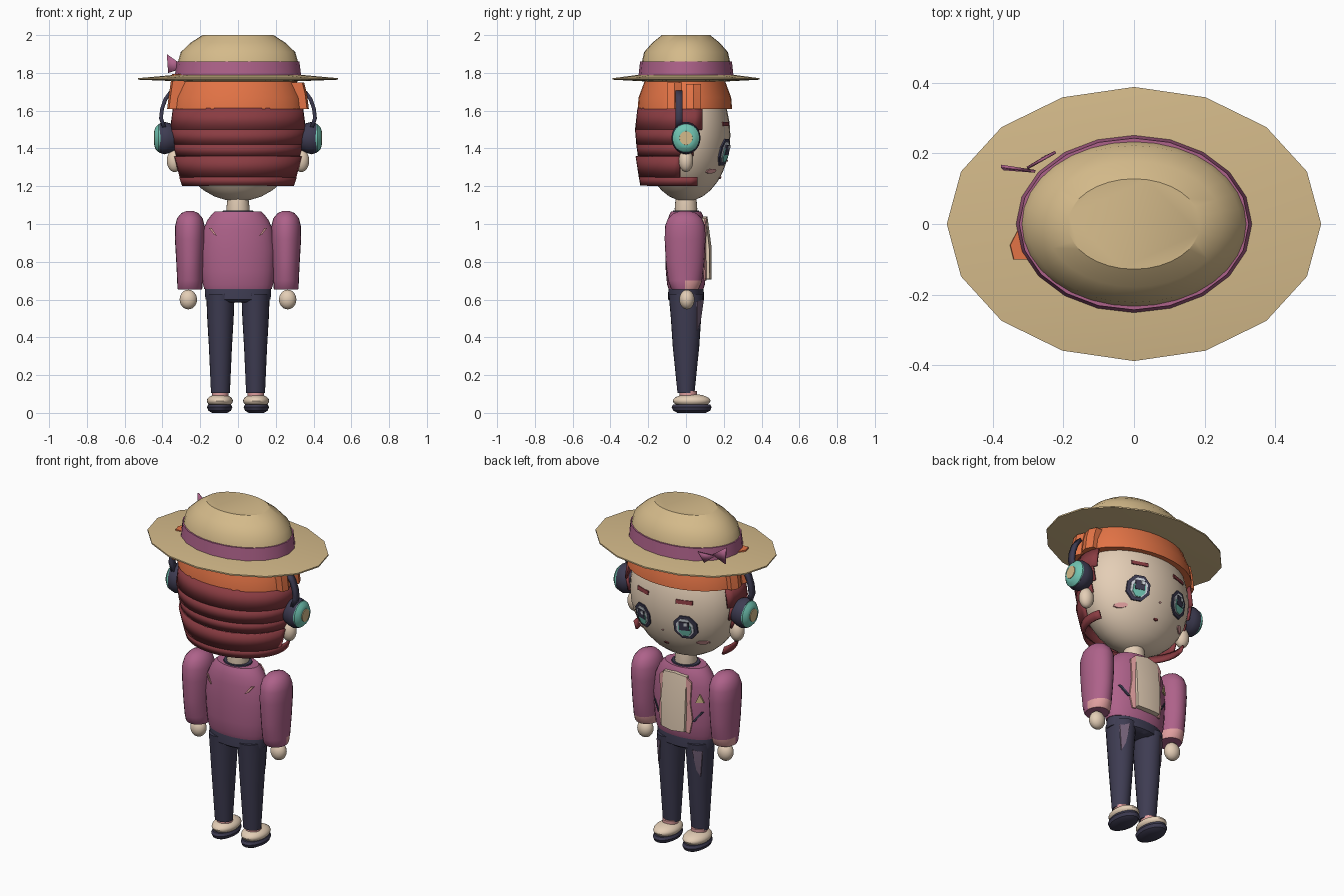
import bpy, bmesh
from math import sin, cos, pi, sqrt

cube = bpy.data.objects.get("Cube")
if cube:
    bpy.data.objects.remove(cube, do_unlink=True)


def material(name, rgb):
    col = [(c / 255 / 12.92) if c < 11 else ((c / 255 + 0.055) / 1.055) ** 2.4 for c in rgb] + [1]
    m = bpy.data.materials.new(name)
    m.use_nodes = True
    m.diffuse_color = col
    bsdf = m.node_tree.nodes["Principled BSDF"]
    bsdf.inputs["Base Color"].default_value = col
    bsdf.inputs["Roughness"].default_value = 0.8
    return m


straw = material("straw", (212, 186, 138))
mauve = material("mauve", (174, 98, 138))
maroon = material("maroon", (138, 60, 66))
orange = material("orange", (228, 116, 70))
skin = material("skin", (228, 206, 182))
navy = material("navy", (62, 60, 82))
teal = material("teal", (112, 196, 178))
pink = material("pink", (226, 160, 160))
pale = material("pale_grey", (214, 220, 228))
faded = material("faded_violet", (112, 94, 116))
made = []


def finish(bm, name, *mats):
    bmesh.ops.recalc_face_normals(bm, faces=bm.faces[:])
    me = bpy.data.meshes.new(name)
    bm.to_mesh(me)
    bm.free()
    for m in mats:
        me.materials.append(m)
    ob = bpy.data.objects.new(name, me)
    bpy.context.collection.objects.link(ob)
    made.append(ob)
    return ob


def loft(name, rings, *mats, cx=0, cy=0, n=24, place=None, rule=None):
    """Closed stack of ellipses (height, rx, ry)."""
    bm = bmesh.new()
    place = place or (lambda a, b, h: (a + cx, b + cy, h))
    loops = [[bm.verts.new(place(rx * cos(2 * pi * i / n), ry * sin(2 * pi * i / n), h))
              for i in range(n)] for h, rx, ry in rings]
    for lo, hi in zip(loops, loops[1:]):
        for i in range(n):
            j = (i + 1) % n
            bm.faces.new((lo[i], lo[j], hi[j], hi[i]))
    bm.faces.new(loops[0])
    bm.faces.new(loops[-1])
    if rule:
        for f in bm.faces:
            f.material_index = rule(f.calc_center_median())
    return finish(bm, name, *mats)


def ellipsoid(name, centre, radii, mat, n=24):
    bm = bmesh.new()
    bmesh.ops.create_uvsphere(bm, u_segments=n, v_segments=n // 2, radius=1)
    bmesh.ops.scale(bm, vec=radii, verts=bm.verts)
    bmesh.ops.translate(bm, vec=centre, verts=bm.verts)
    return finish(bm, name, mat)


def decal(name, pts, surface, mat, lift=0.006, thick=0.008):
    """Thin plate that follows a surface y = surface(x, z)."""
    bm = bmesh.new()
    mid = [sum(p[k] for p in pts) / len(pts) for k in (0, 1)]
    layers = []
    for off in (lift, lift - thick):
        layers.append([bm.verts.new((x, surface(x, z, off), z)) for x, z in pts + [mid]])
    k = len(pts)
    for i in range(k):
        j = (i + 1) % k
        for lay in layers:
            bm.faces.new((lay[i], lay[j], lay[k]))
        bm.faces.new((layers[0][i], layers[0][j], layers[1][j], layers[1][i]))
    return finish(bm, name, mat)


def oval(x, z, rx, rz, n=8):
    return [(x + rx * cos(2 * pi * (i + .5) / n), z + rz * sin(2 * pi * (i + .5) / n)) for i in range(n)]


def slab(x, z, w, h, lean=0):
    return [(x - w - lean, z - h), (x + w - lean, z - h), (x + w + lean, z + h), (x - w + lean, z + h)]


def root(v):
    return sqrt(max(v, 0.02))


def face_y(x, z, off):
    return 0.235 * root(1 - (x / 0.33) ** 2 - ((z - 1.47) / 0.35) ** 2) + off


def chest_y(x, z, off):
    return 0.11 * root(1 - (x / 0.2) ** 2) + off


def back_y(x, z, off):
    return -chest_y(x, z, off)


def leg_y(x, z, off):
    t = (z - 0.1) / 0.5
    return (0.045 + 0.045 * t) * root(1 - ((abs(x) - 0.093) / (0.05 + 0.023 * t)) ** 2) + off


# Hat
loft("hat_brim", [(1.755, .30, .22), (1.764, .53, .388), (1.772, .53, .388), (1.79, .33, .25)], straw, n=16)
loft("hat_band", [(1.78, .335, .252), (1.86, .325, .243)], mauve, n=20)
loft("hat_crown", [(1.85, .32, .235), (1.91, .303, .222), (1.96, .25, .178), (2.0, .188, .128)], straw, n=32)
bm = bmesh.new()
for tri in (((-.28, .145, 1.83), (-.377, .16, 1.90), (-.37, .152, 1.80)),
            ((-.30, .155, 1.83), (-.22, .20, 1.85), (-.25, .185, 1.79))):
    bm.faces.new([bm.verts.new(v) for v in tri])
bow = finish(bm, "hat_bow", mauve)
bow.modifiers.new("thickness", "SOLIDIFY").thickness = 0.008

# Head and neck
ellipsoid("head", (0, 0, 1.47), (.33, .235, .35), skin, 32)
loft("neck", [(1.03, .055, .055), (1.08, .062, .06), (1.14, .055, .055)], skin)

# Hair
loft("hair_cap", [(1.61, .352, .25), (1.67, .345, .245), (1.77, .305, .208)], orange, cy=-.006, n=32)
bm = bmesh.new()
profile = [(1.205, .285, .23), (1.25, .30, .238), (1.36, .33, .255), (1.42, .345, .263),
           (1.5, .36, .27), (1.615, .345, .257)]
reach = [.06, -.03, .04, .07, .09]
for (z0, rx0, ry0), (z1, rx1, ry1), y in zip(profile, profile[1:], reach):
    n = 24
    rows = []
    for z, rx, ry in ((z0, rx0, ry0), (z1, rx1, ry1)):
        turn = pi / 2 + y / ry
        rows.append([bm.verts.new((rx * sin(a), -ry * cos(a), z))
                     for a in [turn * (2 * i / n - 1) for i in range(n + 1)]])
    for i in range(n):
        bm.faces.new((rows[0][i], rows[0][i + 1], rows[1][i + 1], rows[1][i]))
hair = finish(bm, "back_hair", maroon)
solid = hair.modifiers.new("thickness", "SOLIDIFY")
solid.thickness = 0.012

for s, side in ((1, "left"), (-1, "right")):
    # Side tufts of hair
    for y0, y1, top in ((-.10, -.02, 1.75 if s > 0 else 1.795), (.0, .08, 1.74)):
        bm = bmesh.new()
        rows = [[bm.verts.new((s * x, y, z)) for x, y in ((.28, y0), (xo, y0), (xo + .01, (y0 + y1) / 2),
                                                       (xo - .01, y1), (.28, y1))]
                for xo, z in ((.365, 1.61), (.355, 1.69), (.34, top))]
        for a, b in zip(rows, rows[1:]):
            for i in range(5):
                j = (i + 1) % 5
                bm.faces.new((a[i], a[j], b[j], b[i]))
        bm.faces.new(rows[0])
        bm.faces.new(rows[-1])
        finish(bm, side + "_hair_tuft", orange)

    # Ears and headphones
    ellipsoid(side + "_ear", (s * .335, 0, 1.335), (.042, .038, .06), skin)
    aim = lambda a, b, h, s=s: (s * h, a, b + 1.455)
    loft(side + "_ear_pad", [(.33, .06, .065), (.365, .075, .08), (.39, .077, .086), (.415, .07, .078)],
         navy, place=aim)
    loft(side + "_ear_cup", [(.40, .07, .076), (.42, .072, .075), (.437, .055, .058), (.442, .04, .042)],
         teal, place=aim)
    loft(side + "_cup_centre", [(.43, .036, .038), (.446, .034, .036)], straw, place=aim)
    bm = bmesh.new()
    arc = [(.39, 1.51), (.408, 1.56), (.402, 1.61), (.385, 1.66), (.355, 1.70)]
    rows = [[bm.verts.new((s * x, y, z)) for y in (-.055, -.018)] for x, z in arc]
    for a, b in zip(rows, rows[1:]):
        bm.faces.new((a[0], a[1], b[1], b[0]))
    band = finish(bm, side + "_headphone_band", navy)
    solid = band.modifiers.new("thickness", "SOLIDIFY")
    solid.thickness, solid.offset = 0.02, 0

    # Face details
    x = s * .14
    decal(side + "_eye_rim", oval(x, 1.38, .066, .076), face_y, navy, .008)
    decal(side + "_eye_white", oval(x, 1.38, .048, .058), face_y, pale, .011)
    decal(side + "_iris", oval(x, 1.372, .036, .048), face_y, teal, .014)
    decal(side + "_pupil", slab(x, 1.392, .026, .026), face_y, navy, .017)
    decal(side + "_eye_glint", slab(x - .012, 1.405, .009, .01), face_y, pale, .020)
    decal(side + "_brow", slab(s * .135, 1.53, .045, .011), face_y, maroon)
    decal(side + "_cheek", oval(s * .205, 1.28, .03, .013), face_y, pink)

    # Arm, cuff and hand
    loft(side + "_arm", [(.652, .062, .068), (.66, .066, .075), (.70, .067, .09), (.80, .072, .102),
                         (.92, .079, .108), (.99, .078, .106), (1.03, .068, .09), (1.058, .045, .06),
                         (1.07, .015, .02)], mauve, pink, cx=s * .255, cy=-.005,
         rule=lambda c: int(c.z < .70 and c.y > 0))
    ellipsoid(side + "_hand", (s * .263, .005, .6), (.046, .04, .052), skin)

    # Leg and foot
    loft(side + "_leg", [(.105, .05, .045), (.35, .061, .07), (.5, .07, .08), (.63, .075, .092)],
         navy, cx=s * .093)
    decal(side + "_leg_patch", [(s * .105, .6), (s * .15, .59), (s * .138, .44), (s * .122, .48)],
          leg_y, faded)
    loft(side + "_sock", [(.07, .042, .045), (.115, .043, .046)], pink, cx=s * .094, cy=.012)
    ellipsoid(side + "_shoe", (s * .096, .03, .064), (.069, .1, .036), skin)
    loft(side + "_sole", [(0, .04, .075), (.012, .06, .098), (.03, .067, .106), (.045, .06, .098)],
         navy, cx=s * .097, cy=.03)

    # Jacket details
    decal(side + "_lapel", [(s * .075, 1.03), (s * .105, 1.0), (s * .098, .88), (s * .11, .78),
                            (s * .095, .70), (s * .075, .70)], chest_y, pink)
    decal(side + "_pocket", slab(s * .135, .80, .006, .03, s * .022), chest_y, navy)
    decal(side + "_back_mark", [(s * .155, .98), (s * .14, .98), (s * .11, .935), (s * .128, .945)],
          back_y, pink)

decal("nose", oval(0, 1.335, .006, .005), face_y, pink)
decal("mouth", oval(0, 1.245, .014, .006), face_y, maroon)

# Torso and hips
loft("jacket", [(.655, .178, .092), (.68, .186, .10), (.75, .193, .107), (.86, .198, .11), (.97, .185, .106),
                (1.02, .162, .098), (1.05, .14, .088), (1.065, .125, .08)], mauve, n=32)
loft("collar", [(1.05, .085, .072), (1.072, .08, .068)], navy)
loft("hips", [(.585, .09, .075), (.60, .172, .095), (.64, .176, .094), (.67, .172, .09)], navy, n=32)
decal("shirt_panel", [(-.075, .71), (0, .705), (.075, .71), (.08, .87), (.075, 1.03), (0, 1.04), (-.075, 1.03),
                      (-.08, .87)], lambda x, z, off: .132 - 2 * x * x - max(0, z - .95) * .25 + off,
      skin, .004, .04)
decal("badge", [(-.165, .885), (-.125, .885), (-.145, .935)], chest_y, straw)

# Smooth shading with sharp creases
bpy.ops.object.select_all(action="DESELECT")
for ob in made:
    ob.select_set(True)
bpy.context.view_layer.objects.active = made[0]
bpy.ops.object.shade_smooth_by_angle(angle=0.6)
bpy.ops.object.select_all(action="DESELECT")
